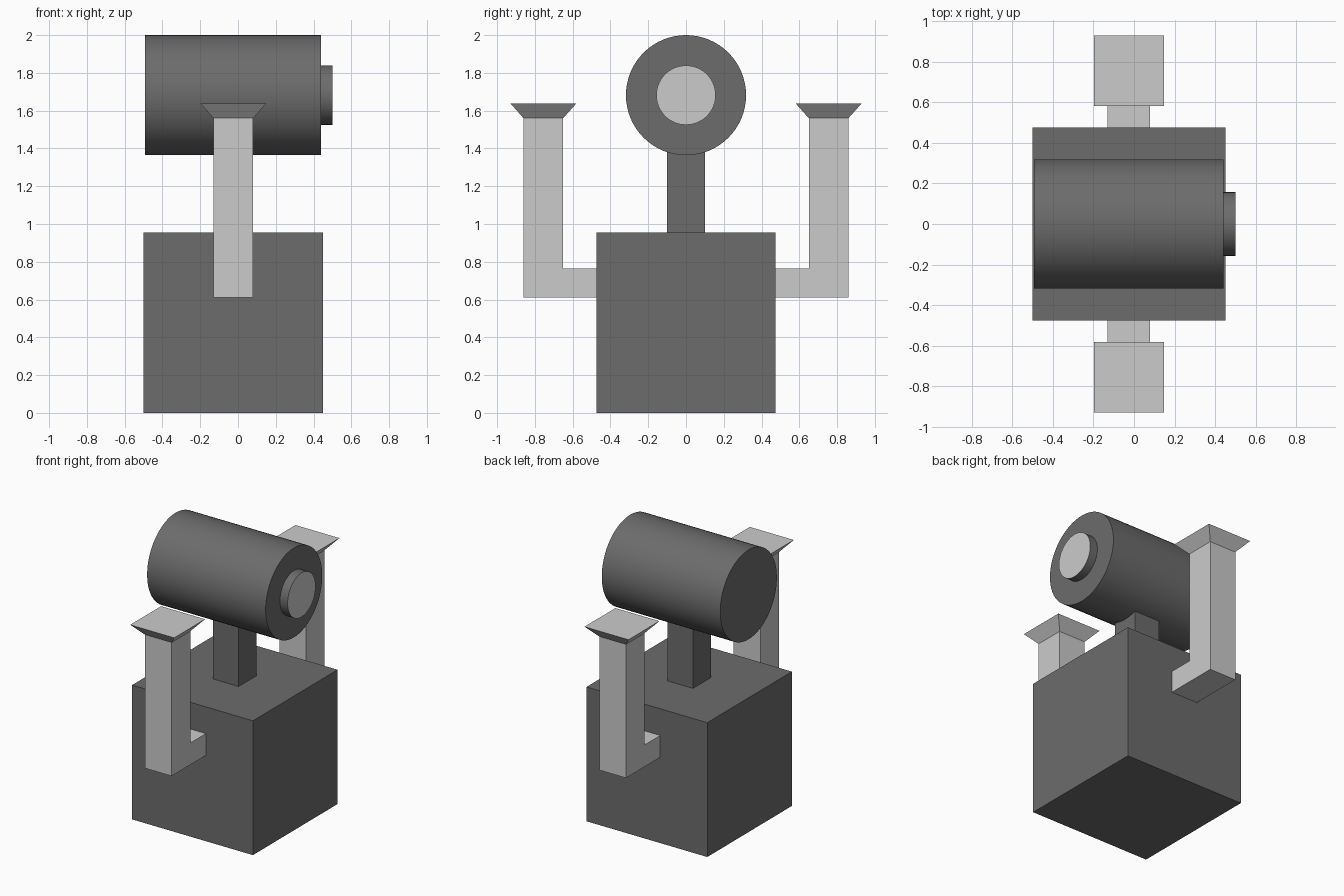
import bpy, bmesh, math
from mathutils import Matrix, Vector

if "Cube" in bpy.data.objects:
    bpy.data.objects.remove(bpy.data.objects["Cube"])


def material(name, v):
    m = bpy.data.materials.new(name)
    m.diffuse_color = (v, v, v, 1)
    m.use_nodes = True
    m.node_tree.nodes["Principled BSDF"].inputs["Base Color"].default_value = m.diffuse_color
    return m


DARK = material("dark_grey", 0.15)
LIGHT = material("light_grey", 0.60)
CX = -0.025  # shared centre line of body, neck and arms


def make_object(name, bm, *mats):
    bmesh.ops.recalc_face_normals(bm, faces=bm.faces)
    me = bpy.data.meshes.new(name)
    bm.to_mesh(me)
    bm.free()
    for m in mats:
        me.materials.append(m)
    ob = bpy.data.objects.new(name, me)
    bpy.context.collection.objects.link(ob)
    return ob


def box(name, lo, hi, mat):
    lo, hi = Vector(lo), Vector(hi)
    bm = bmesh.new()
    bmesh.ops.create_cube(bm, size=1, matrix=Matrix.Translation((lo + hi) / 2)
                          @ Matrix.Diagonal((*(hi - lo), 1)))
    return make_object(name, bm, mat)


def x_cylinder(name, x0, x1, r, *mats):
    bm = bmesh.new()
    bmesh.ops.create_cone(bm, cap_ends=True, segments=64, radius1=r, radius2=r, depth=x1 - x0,
                          matrix=Matrix.Translation(((x0 + x1) / 2, 0, 1.682))
                          @ Matrix.Rotation(math.pi / 2, 4, 'Y'))
    bm.normal_update()
    if len(mats) > 1:  # the outward end takes the second colour
        for f in bm.faces:
            f.material_index = int(f.normal.x > 0.9)
    ob = make_object(name, bm, *mats)
    bpy.context.view_layer.objects.active = ob
    ob.select_set(True)
    bpy.ops.object.shade_smooth_by_angle(angle=math.radians(40))
    ob.select_set(False)
    return ob


# Body and neck
box("body", (CX - 0.475, -0.475, 0), (CX + 0.475, 0.475, 0.955), DARK)
box("neck", (CX - 0.1, -0.1, 0.955), (CX + 0.1, 0.1, 1.42), DARK)

# Round head and its eye with a pale front
x_cylinder("head", -0.492, 0.44, 0.318, DARK)
x_cylinder("eye", 0.44, 0.50, 0.157, DARK, LIGHT)

# Arm: L-shaped profile extruded across x, with a flared hand, mirrored over y
bm = bmesh.new()
profile = [(0.475, 0.61), (0.86, 0.61), (0.86, 1.56), (0.65, 1.56), (0.65, 0.765), (0.475, 0.765)]
face = bm.faces.new([bm.verts.new((CX - 0.105, y, z)) for y, z in profile])
ext = bmesh.ops.extrude_face_region(bm, geom=[face], use_keep_orig=True)
bmesh.ops.translate(bm, vec=(0.21, 0, 0),
                    verts=[g for g in ext["geom"] if isinstance(g, bmesh.types.BMVert)])
top = next(f for f in bm.faces if f.calc_center_median().z > 1.55)
hand = bmesh.ops.extrude_discrete_faces(bm, faces=[top])["faces"][0]
for v in hand.verts:
    v.co = (CX + (v.co.x - CX) * 1.65, 0.755 + (v.co.y - 0.755) * 1.65, 1.637)
arms = make_object("arms", bm, LIGHT)
mirror = arms.modifiers.new("mirror", 'MIRROR')
mirror.use_axis = (False, True, False)
